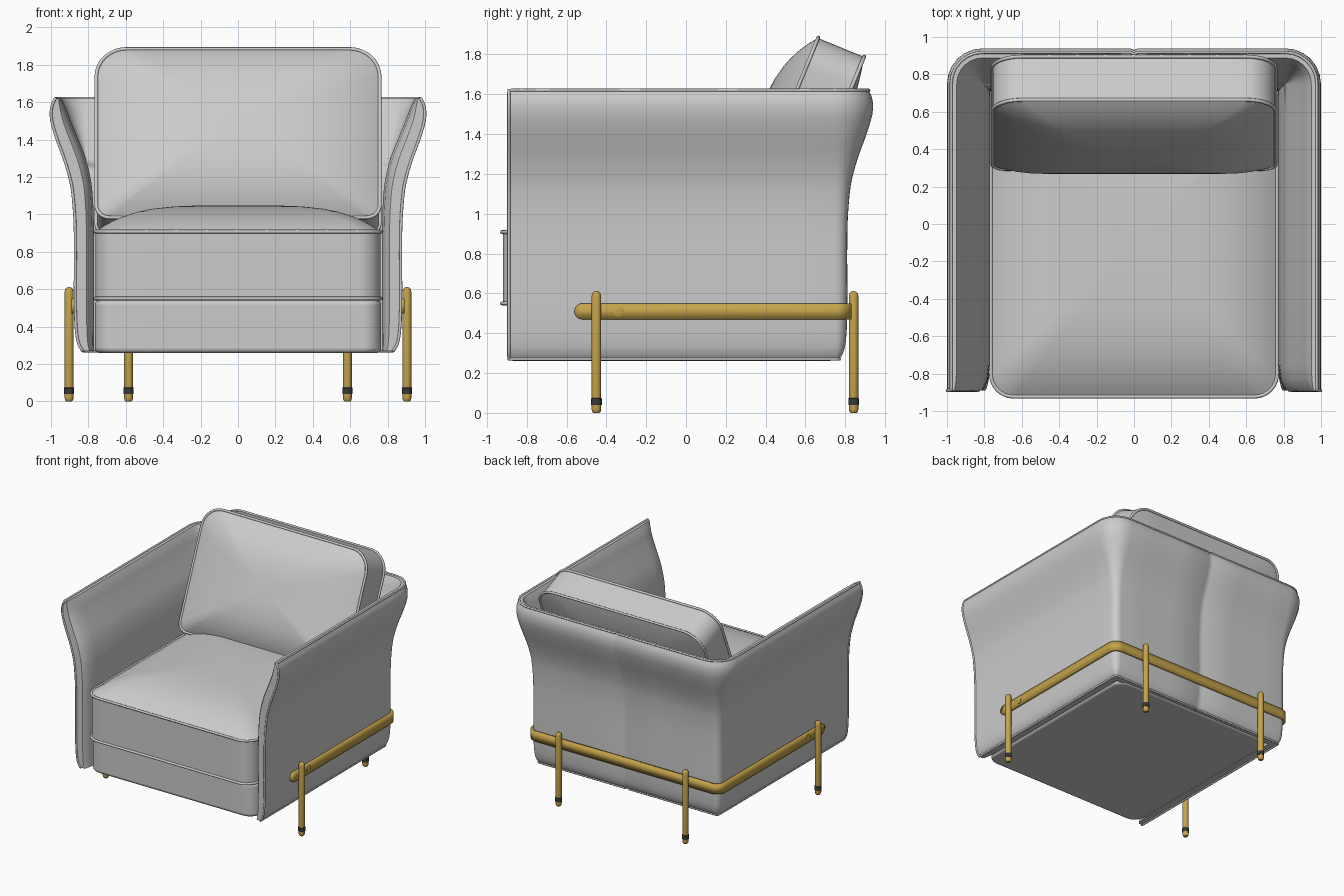
import bpy, bmesh, math
from mathutils import Vector, Matrix

if "Cube" in bpy.data.objects:
    bpy.data.objects.remove(bpy.data.objects["Cube"], do_unlink=True)


def material(name, colour, metallic):
    mat = bpy.data.materials.new(name)
    mat.use_nodes = True
    mat.diffuse_color = (*colour, 1)
    shader = mat.node_tree.nodes["Principled BSDF"]
    shader.inputs["Base Color"].default_value = (*colour, 1)
    shader.inputs["Metallic"].default_value = metallic
    return mat


brass = material("brass", (0.56, 0.37, 0.07), 0.3)
rubber = material("dark_rubber", (0.04, 0.04, 0.04), 0)


def make_object(name, bm, mat=None, angle=35):
    bmesh.ops.remove_doubles(bm, verts=bm.verts, dist=0.0002)
    bmesh.ops.recalc_face_normals(bm, faces=bm.faces)
    mesh = bpy.data.meshes.new(name)
    bm.to_mesh(mesh)
    bm.free()
    obj = bpy.data.objects.new(name, mesh)
    bpy.context.collection.objects.link(obj)
    if mat:
        mesh.materials.append(mat)
    bpy.ops.object.select_all(action='DESELECT')
    obj.select_set(True)
    bpy.context.view_layer.objects.active = obj
    bpy.ops.object.shade_smooth_by_angle(angle=math.radians(angle))
    return obj


def loft(bm, rings, closed=True):
    """Skin a list of equally long point rings with quads."""
    rows = [[bm.verts.new(p) for p in ring] for ring in rings]
    for a, b in zip(rows, rows[1:]):
        n = len(a)
        for i in range(n if closed else n - 1):
            j = (i + 1) % n
            bm.faces.new((a[i], a[j], b[j], b[i]))
    return rows


def piping(name, points, radius=0.01):
    curve = bpy.data.curves.new(name, 'CURVE')
    curve.dimensions = '3D'
    curve.bevel_depth = radius
    curve.bevel_resolution = 2
    spline = curve.splines.new('POLY')
    spline.points.add(len(points) - 1)
    for sp, p in zip(spline.points, points):
        sp.co = (*p, 1)
    spline.use_cyclic_u = True
    bpy.context.collection.objects.link(bpy.data.objects.new(name, curve))


def smooth_points(pts, steps=3):
    """Catmull-Rom refinement of a short list of points."""
    pts = [Vector(p) for p in pts]
    out = []
    for i in range(len(pts) - 1):
        p0, p1, p2, p3 = (pts[max(0, min(len(pts) - 1, i + k))] for k in (-1, 0, 1, 2))
        for s in range(steps):
            t = s / steps
            out.append(p1 + 0.5 * t * (p2 - p0 + t * (2 * p0 - 5 * p1 + 4 * p2 - p3
                       + t * (3 * p1 - p0 - 3 * p2 + p3))))
    return out + [pts[-1]]


# Wall plan: stations run along the left arm, round the corner, to the back centre
SIDE, BACK, RADIUS = 0.87, 0.81, 0.06
CX, CY = SIDE - RADIUS, BACK - RADIUS


def corner_stations(steps=6):
    return [(CX, CY, math.radians(90 * i / steps), True) for i in range(steps + 1)]


def plan_point(station, d, z):
    cx, cy, ang, corner = station
    reach = RADIUS + d
    if corner and reach < 0:
        return Vector((cx + reach, cy + reach, z))
    return Vector((cx + reach * math.cos(ang), cy + reach * math.sin(ang), z))


def mirror_x(obj):
    mod = obj.modifiers.new("mirror", 'MIRROR')
    mod.use_clip = True
    mod.merge_threshold = 0.001


# Flared upholstered wall: height, outward offset, padding thickness
section = smooth_points([
    (0.27, -0.04, 0.06), (0.33, -0.012, 0.088), (0.5, 0, 0.1), (0.9, 0, 0.1),
    (1.1, 0.012, 0.105), (1.2, 0.03, 0.11), (1.3, 0.06, 0.115), (1.4, 0.097, 0.112),
    (1.5, 0.126, 0.1), (1.57, 0.127, 0.075), (1.62, 0.108, 0.03)])

arm = [(-0.89, 0.6), (-0.875, 0.72), (-0.83, 0.9), (-0.75, 1), (-0.3, 1), (0.2, 1), (0.6, 1)]
stations = [((CX, y, 0, False), fill, 0) for y, fill in arm]
stations += [(s, 1, 0) for s in corner_stations()]
stations += [((x, CY, math.pi / 2, False), 1, inset)
             for x, inset in ((0.6, 0), (0.3, 0), (0.02, 0), (0, 0.009))]

rings = []
for st, fill, inset in stations:
    outer = [plan_point(st, o - inset, z) for z, o, t in section]
    inner = [plan_point(st, o - t * fill, z) for z, o, t in section]
    rings.append(outer + inner[::-1])
bm = bmesh.new()
end = loft(bm, rings)[0]
for i in range(len(section) - 1):
    bm.faces.new((end[i], end[i + 1], end[-2 - i], end[-1 - i]))
wall = make_object("arm_and_back_wall", bm, angle=45)
mirror_x(wall)

# Piping around the outer edge of the wall
n = len(section)
half = [r[0] for r in rings[::-1]] + rings[0][1:n - 1] + [r[n - 1] for r in rings]
other = [Vector((-p.x, p.y, p.z)) for p in half[::-1]]
piping("wall_piping", half[:-1] + other[:-1], 0.008)


def rounded_outline(hx, y0, y1, r0, r1, steps=8):
    """Rounded rectangle; r0 rounds the y0 corners, r1 the y1 corners."""
    pts = []
    for sx, y, sy, r, a0 in ((1, y0, 1, r0, 270), (1, y1, -1, r1, 0),
                             (-1, y1, -1, r1, 90), (-1, y0, 1, r0, 180)):
        for i in range(steps + 1):
            a = math.radians(a0 + 90 * i / steps)
            pts.append(Vector((sx * (hx - r) + r * math.cos(a), y + sy * r + r * math.sin(a))))
    # Subdivide the straight runs so the puffed faces stay smooth
    out = []
    for i, p in enumerate(pts):
        q = pts[(i + 1) % len(pts)]
        cuts = 8 if (q - p).length > 0.2 else 1
        out += [p.lerp(q, k / cuts) for k in range(cuts)]
    return out


def cushion(name, outline, low, high, puff_low, puff_high, power, matrix=Matrix(), trim=True):
    mid = Vector((0, (min(p.y for p in outline) + max(p.y for p in outline)) / 2))
    scales = [0.001, 0.15, 0.3, 0.45, 0.6, 0.7, 0.8, 0.87, 0.93, 0.97, 1]

    def ring(s, z):
        return [matrix @ (mid + (p - mid) * s).to_3d() + matrix.to_3x3() @ Vector((0, 0, z))
                for p in outline]

    layers = [ring(s, low - puff_low * (1 - s ** power)) for s in scales]
    layers += [ring(s, high + puff_high * (1 - s ** power)) for s in scales[::-1]]
    bm = bmesh.new()
    rows = loft(bm, layers)
    bm.faces.new(rows[0])
    bm.faces.new(rows[-1])
    obj = make_object(name, bm)
    if trim:
        piping(name + "_lower_piping", ring(1.004, low))
        piping(name + "_upper_piping", ring(1.004, high))
    return obj


# Base and seat
base = cushion("seat_base", rounded_outline(0.765, -0.885, 0.74, 0.1, 0.1),
               0.26, 0.54, 0, 0, 2, trim=False)
bevel = base.modifiers.new("soft_edge", 'BEVEL')
bevel.width = 0.025
bevel.segments = 3
bevel.limit_method = 'ANGLE'
bevel.angle_limit = math.radians(60)
cushion("seat_cushion", rounded_outline(0.762, -0.92, 0.72, 0.12, 0.06),
        0.55, 0.908, 0, 0.14, 4)

# Leaning back cushion: local y runs up the cushion, local z faces forward
lean = math.radians(22.3)
up = Vector((0, math.sin(lean), math.cos(lean)))
front = Vector((0, -math.cos(lean), math.sin(lean)))
frame = Matrix((Vector((1, 0, 0)), up, front)).transposed().to_4x4()
frame.translation = (0, 0.295, 0.985)
cushion("back_cushion", rounded_outline(0.755, 0, 0.97, 0.07, 0.16),
        -0.25, 0, 0.04, 0.135, 3, frame)

# Brass strap wrapped round the wall, with rounded ends
strap = []
for i in range(9):
    a = math.radians(2 + 88 * i / 8)
    strap.append(((CX, -0.56 + 0.04 * (1 - math.cos(a)), 0, False), 0.04 * math.sin(a)))
strap += [(s, 0.04) for s in corner_stations()] + [((0, CY, math.pi / 2, False), 0.04)]
bm = bmesh.new()
loft(bm, [[plan_point(s, 0.01, 0.51 + k * h) for k in (-1, 1)] for s, h in strap], closed=False)
band = make_object("brass_strap", bm, brass)
mirror_x(band)
solid = band.modifiers.new("thickness", 'SOLIDIFY')
solid.thickness = 0.02
solid.offset = 0


def lathe(name, profile, mat, matrix, sides=20):
    bm = bmesh.new()
    rows = loft(bm, [[matrix @ Vector((r * math.cos(k * math.tau / sides),
                                       r * math.sin(k * math.tau / sides), z))
                      for k in range(sides)] for r, z in profile])
    bm.faces.new(rows[0])
    bm.faces.new(rows[-1])
    return make_object(name, bm, mat)


# Legs with rubber rings, and the strap bolts
leg_shape = [(0.016, 0), (0.022, 0.008), (0.024, 0.02), (0.024, 0.585),
             (0.021, 0.6), (0.012, 0.609), (0.004, 0.611)]
ring_shape = [(0.02, 0.038), (0.027, 0.04), (0.027, 0.073), (0.02, 0.075)]
bolt_shape = [(0.028, -0.03), (0.028, 0.003), (0.022, 0.006)]
for side, sx in (("left", 1), ("right", -1)):
    for end_name, x, y in (("front", 0.903, -0.45), ("back", 0.585, 0.842)):
        place = Matrix.Translation((sx * x, y, 0))
        lathe(f"{end_name}_leg_{side}", leg_shape, brass, place)
        lathe(f"{end_name}_leg_ring_{side}", ring_shape, rubber, place)
    turn = Matrix.Rotation(sx * math.pi / 2, 4, 'Y')
    lathe(f"strap_bolt_{side}", bolt_shape, brass,
          Matrix.Translation((sx * 0.89, -0.34, 0.51)) @ turn)
